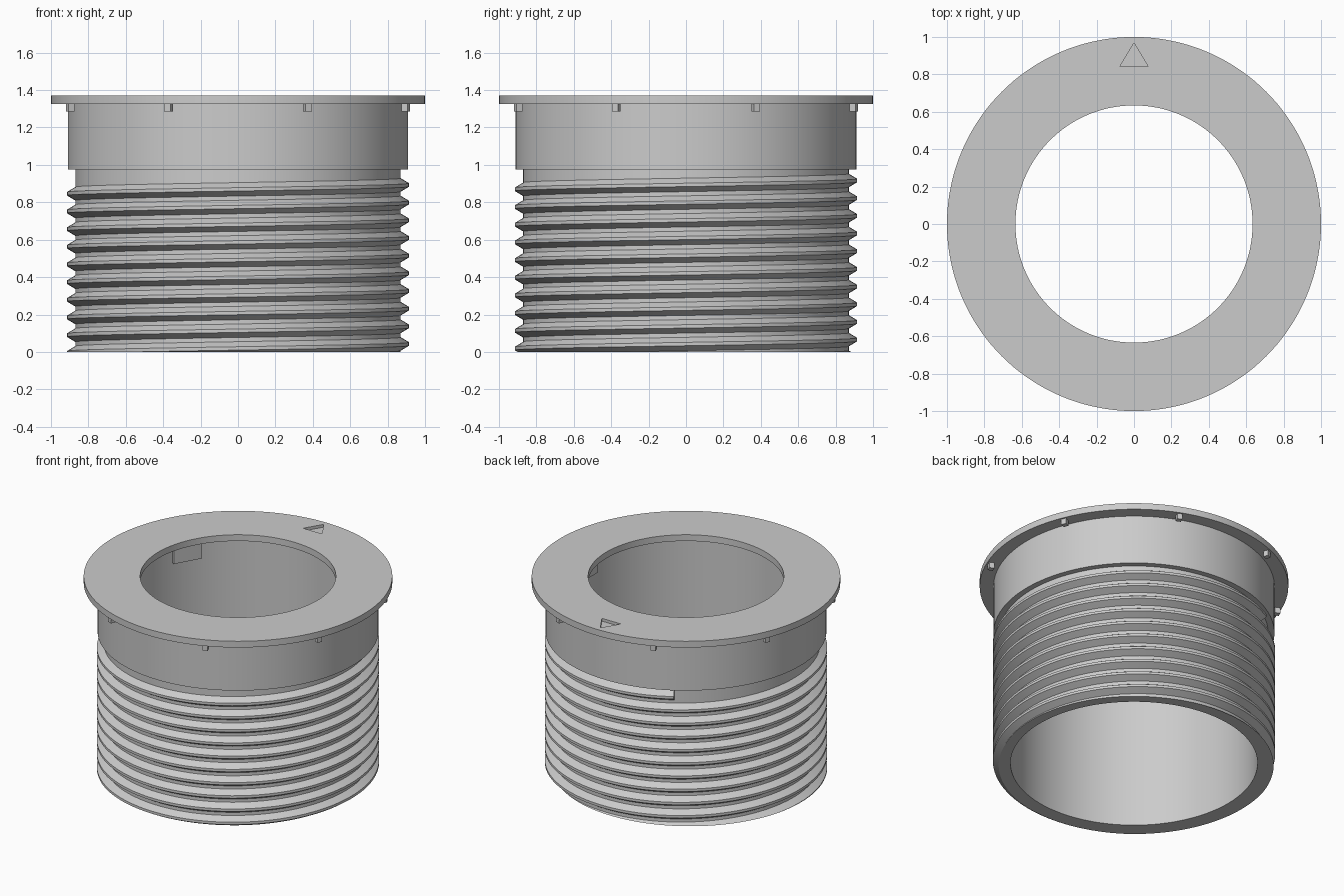
import bpy, bmesh, math
from mathutils import Matrix, Vector

if "Cube" in bpy.data.objects:
    bpy.data.objects.remove(bpy.data.objects["Cube"])

grey = bpy.data.materials.new("plain_grey")
grey.use_nodes = True
colour = (0.6, 0.6, 0.6, 1)
grey.diffuse_color = colour
grey.node_tree.nodes["Principled BSDF"].inputs["Base Color"].default_value = colour

BORE, BODY, COLLAR, RIM, HOLE = 0.80, 0.87, 0.91, 1.0, 0.634
SHOULDER, UNDERSIDE, TOP = 0.975, 1.325, 1.37


def finish(name, bm):
    bmesh.ops.recalc_face_normals(bm, faces=bm.faces)
    mesh = bpy.data.meshes.new(name)
    bm.to_mesh(mesh)
    bm.free()
    mesh.materials.append(grey)
    obj = bpy.data.objects.new(name, mesh)
    bpy.context.collection.objects.link(obj)
    return obj


def select(obj):
    bpy.ops.object.select_all(action='DESELECT')
    obj.select_set(True)
    bpy.context.view_layer.objects.active = obj


def smooth(obj):
    select(obj)
    bpy.ops.object.shade_smooth_by_angle(angle=math.radians(20))


def sweep(bm, rings, closed):
    """Skin a row of closed sections, capping the ends if it is open."""
    rings = [[bm.verts.new(p) for p in ring] for ring in rings]
    pairs = list(zip(rings, rings[1:]))
    if closed:
        pairs.append((rings[-1], rings[0]))
    for a, b in pairs:
        for i in range(len(a)):
            j = (i + 1) % len(a)
            bm.faces.new((a[i], a[j], b[j], b[i]))
    if not closed:
        bm.faces.new(rings[0])
        bm.faces.new(rings[-1])


def polar(r, angle, z):
    return Vector((r * math.cos(angle), r * math.sin(angle), z))


def lathe(name, profile, steps=144):
    bm = bmesh.new()
    sweep(bm, [[polar(r, math.tau * k / steps, z) for r, z in profile]
               for k in range(steps)], True)
    return finish(name, bm)


def block(name, r, degrees, z, size):
    """Box turned to face the axis."""
    bm = bmesh.new()
    turn = Matrix.Rotation(math.radians(degrees), 4, 'Z')
    place = turn @ Matrix.Translation((r, 0, z)) @ Matrix.Diagonal((*size, 1))
    bmesh.ops.create_cube(bm, size=1, matrix=place)
    return finish(name, bm)


# Hollow body with the wider collar
smooth(lathe("body_and_collar", [
    (BORE, 0), (BODY, 0), (BODY, SHOULDER), (COLLAR, SHOULDER),
    (COLLAR, UNDERSIDE), (BORE, UNDERSIDE)]))

# Flange with an engraved triangular pointer
flange = lathe("top_flange", [
    (HOLE, UNDERSIDE), (RIM, UNDERSIDE), (RIM, TOP), (HOLE, TOP)])
bm = bmesh.new()
sweep(bm, [[(-0.075, 0.843, z), (0.075, 0.843, z), (0, 0.968, z)]
           for z in (TOP - 0.02, TOP + 0.05)], False)
cutter = finish("pointer_cutter", bm)
cutter.hide_render = True
cut = flange.modifiers.new("pointer", 'BOOLEAN')
cut.operation = 'DIFFERENCE'
cut.solver = 'EXACT'
cut.object = cutter
select(flange)
bpy.ops.object.modifier_apply(modifier=cut.name)
bpy.data.objects.remove(cutter)
smooth(flange)

# Right-handed thread, blunt at the upper end, trimmed flat at the base
PITCH, CREST_Z, CREST = 0.0945, 0.893, 0.915
section = [(BODY - 0.02, -0.036), (BODY, -0.036), (CREST, -0.009),
           (CREST, 0.009), (BODY, 0.036), (BODY - 0.02, 0.036)]
start, end, steps = -3640, 120, 1504
rings = []
for k in range(steps + 1):
    degrees = start + (end - start) * k / steps
    height = CREST_Z + PITCH * degrees / 360
    rings.append([polar(r, math.radians(degrees), height + dz)
                  for r, dz in section])
bm = bmesh.new()
sweep(bm, rings, False)
bmesh.ops.bisect_plane(bm, geom=bm.verts[:] + bm.edges[:] + bm.faces[:],
                       dist=1e-6, plane_co=(0, 0, 0), plane_no=(0, 0, 1),
                       clear_inner=True)
bmesh.ops.holes_fill(bm, edges=[e for e in bm.edges if e.is_boundary], sides=0)
smooth(finish("screw_thread", bm))

# Grip nubs below the flange
for k in range(8):
    block(f"flange_nub_{k + 1}", 0.971, 22.5 + 45 * k, UNDERSIDE - 0.018,
          (0.035, 0.035, 0.044))

# Locking lugs on the bore wall
for k, degrees in enumerate((0, 150)):
    block(f"bore_lug_{k + 1}", 0.795, degrees, (1.15 + UNDERSIDE) / 2,
          (0.05, 0.2, UNDERSIDE - 1.15))
